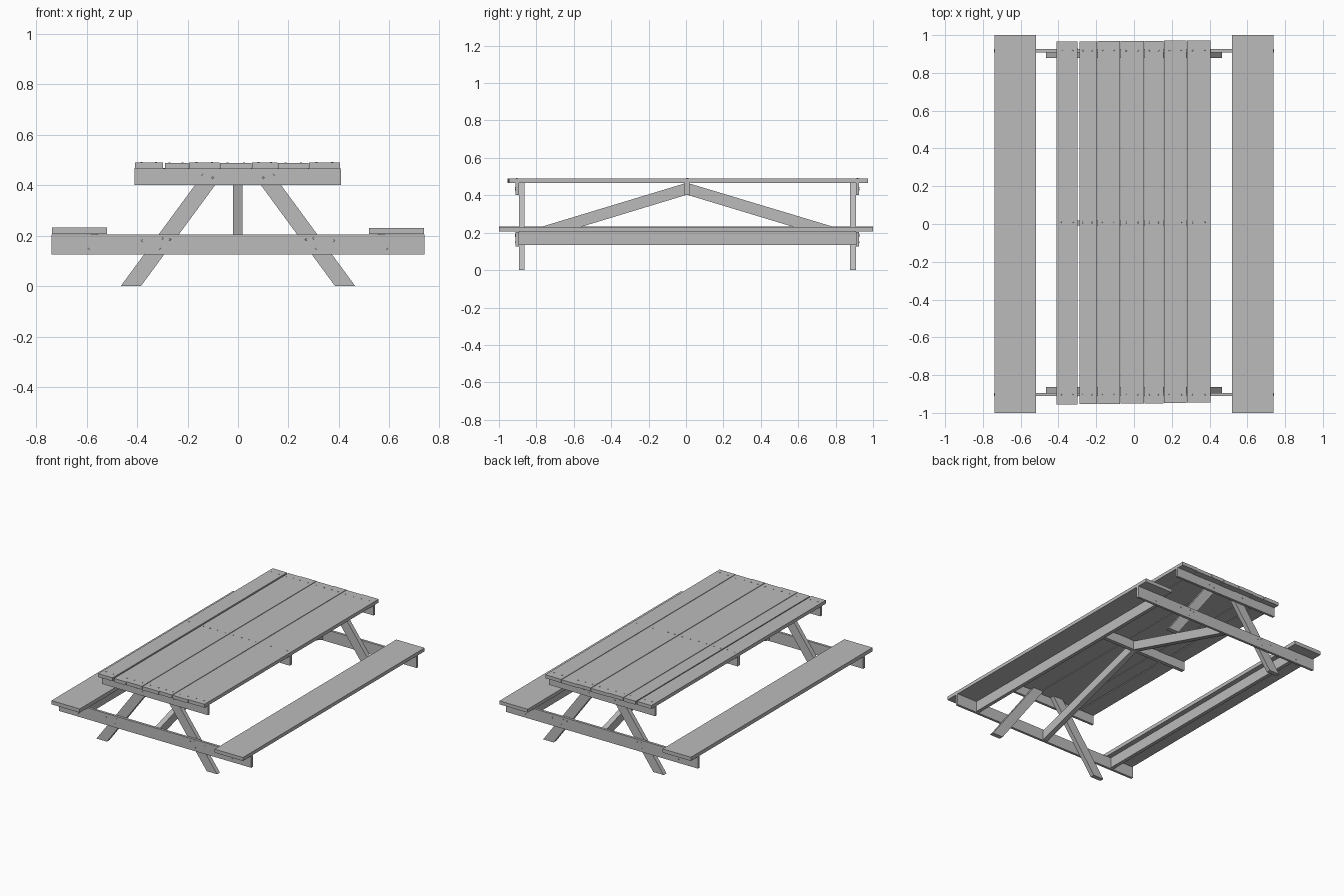
import bpy
import bmesh
from math import atan2
from mathutils import Vector, Matrix

cube = bpy.data.objects.get("Cube")
if cube:
    bpy.data.objects.remove(cube, do_unlink=True)

wood = bpy.data.materials.new("weathered_grey")
wood.use_nodes = True
wood.diffuse_color = (0.5, 0.5, 0.5, 1)
wood.node_tree.nodes["Principled BSDF"].inputs["Base Color"].default_value = (0.5, 0.5, 0.5, 1)


def finish(name, bm):
    bmesh.ops.recalc_face_normals(bm, faces=bm.faces)
    mesh = bpy.data.meshes.new(name)
    bm.to_mesh(mesh)
    bm.free()
    mesh.materials.append(wood)
    obj = bpy.data.objects.new(name, mesh)
    bpy.context.collection.objects.link(obj)
    return obj


def board(name, x, y, z):
    """Box board from three (low, high) ranges."""
    bm = bmesh.new()
    bmesh.ops.create_cube(bm, size=1)
    for v in bm.verts:
        v.co = Vector([sum(r) / 2 + c * (r[1] - r[0]) for c, r in zip(v.co, (x, y, z))])
    return finish(name, bm)


def prism(name, outline, offset):
    """Flat outline pushed along an offset vector."""
    bm = bmesh.new()
    face = bm.faces.new([bm.verts.new(p) for p in outline])
    new = bmesh.ops.extrude_face_region(bm, geom=[face])["geom"]
    verts = [g for g in new if isinstance(g, bmesh.types.BMVert)]
    bmesh.ops.translate(bm, verts=verts, vec=offset)
    return finish(name, bm)


def studs(name, points, axis, radius):
    """Row of small round fastener heads."""
    bm = bmesh.new()
    turn = Vector((0, 0, 1)).rotation_difference(Vector(axis)).to_matrix().to_4x4()
    for p in points:
        bmesh.ops.create_cone(bm, cap_ends=True, segments=8, radius1=radius,
                              radius2=radius * 0.7, depth=0.004,
                              matrix=Matrix.Translation(p) @ turn)
    return finish(name, bm)


# Table top planks, slightly uneven
edges = [-0.41, -0.297, -0.195, -0.073, 0.055, 0.157, 0.28, 0.405]
nails = []
for i, (a, b) in enumerate(zip(edges, edges[1:])):
    drop = 0.002 * (i % 2)
    left = a + (0.008 if i == 1 else 0.001)
    board(f"table_plank_{i + 1}", (left, b - 0.001),
          (-0.955 + 0.0015 * i, 0.966 + 0.001 * i), (0.467 - drop, 0.491 - drop))
    for y in (-0.905, 0.008, 0.917):
        for t in (0.25, 0.75):
            nails.append((a + (b - a) * t, y, 0.491 - drop))
studs("plank_nails", nails, (0, 0, 1), 0.005)

# Middle batten under the top
board("middle_batten", (-0.41, 0.405), (-0.008, 0.018), (0.402, 0.468))

# End frames
for side, s, inner in (("front", -1, -0.894), ("back", 1, 0.909)):
    outer = inner + s * 0.017
    span = sorted((inner, outer))
    board(f"{side}_top_beam", (-0.41, 0.408), span, (0.402, 0.467))
    board(f"{side}_seat_beam", (-0.74, 0.74), span, (0.125, 0.205))

    # Splayed legs, cut level at floor and top
    for hand, m in (("right", -1), ("left", 1)):
        outline = [(m * x, inner, z) for x, z in
                   ((0.465, 0), (0.385, 0), (0.042, 0.467), (0.122, 0.467))]
        prism(f"{side}_{hand}_leg", outline, (0, -s * 0.031, 0))

    # Bolt heads on the outside of the beams
    bolts = [(m * x, outer, z) for m in (-1, 1) for x, z in
             ((0.27, 0.185), (0.31, 0.15), (0.30, 0.19), (0.38, 0.18),
              (0.59, 0.15), (0.10, 0.43), (0.14, 0.44))]
    studs(f"{side}_bolts", bolts, (0, s, 0), 0.005)

    # Diagonal brace from the middle batten down to the seat beam
    brace = [(-0.019, 0.005, 0.467), (-0.019, 0.005, 0.403),
             (-0.019, inner, 0.13), (-0.019, inner, 0.195)]
    prism(f"{side}_brace", brace, (0.037, 0, 0))

# Benches with a long rail beneath each
for hand, m, low, high in (("right", -1, 0.206, 0.232), ("left", 1, 0.206, 0.23)):
    board(f"{hand}_bench_seat", sorted((m * 0.52, m * 0.738)), (-1, 1), (low, high))
    board(f"{hand}_bench_rail", sorted((m * 0.555, m * 0.58)), (-0.894, 0.909), (0.133, low))
